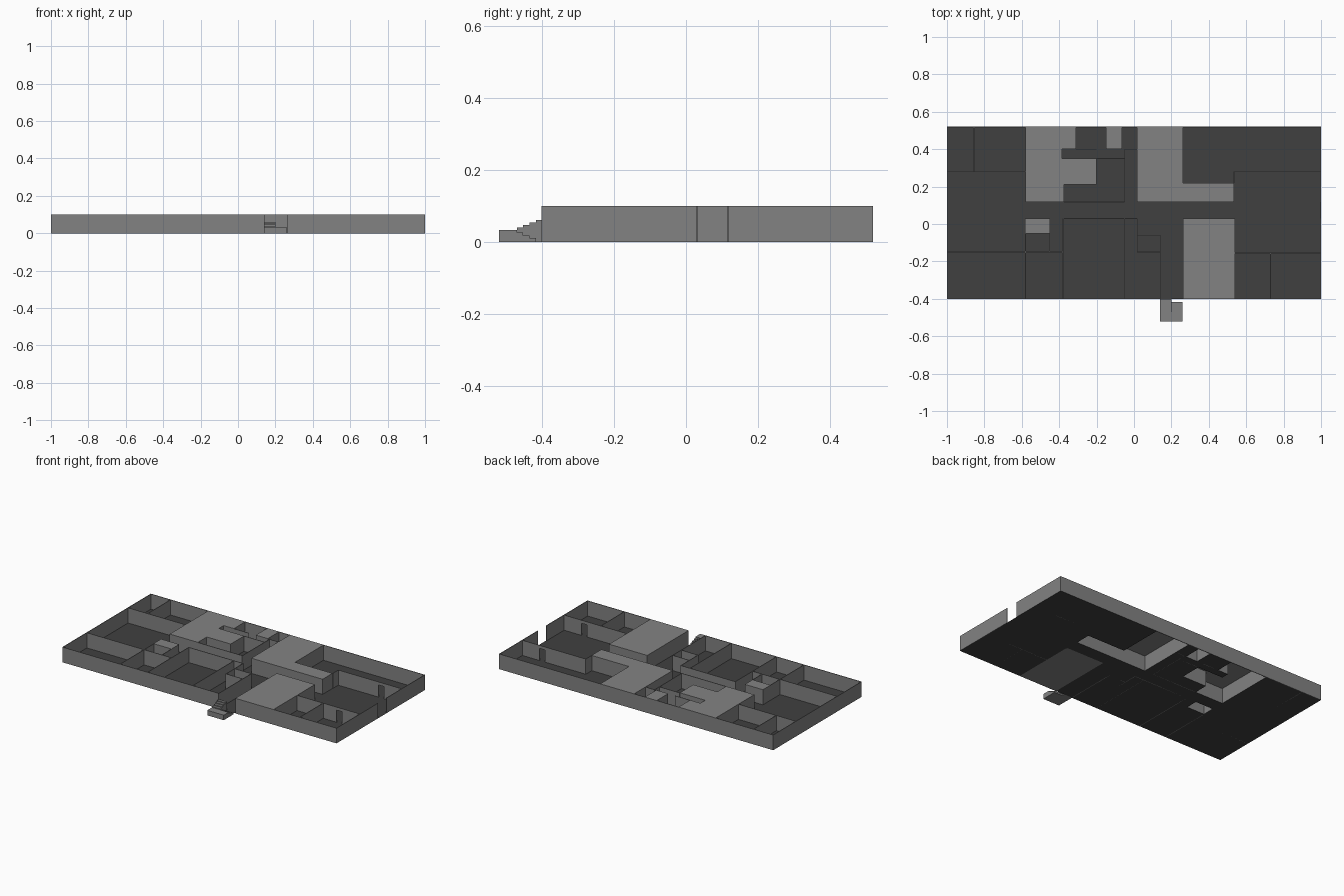
import bpy, bmesh

H = 0.1      # wall height
T = 0.004    # wall thickness


def material(name, v):
    m = bpy.data.materials.new(name)
    m.diffuse_color = (v, v, v, 1)
    return m


dark = material("floor_dark", 0.051)
grey = material("wall_grey", 0.226)


def finish(name, bm, mat=grey):
    bmesh.ops.recalc_face_normals(bm, faces=bm.faces)
    me = bpy.data.meshes.new(name)
    bm.to_mesh(me)
    bm.free()
    ob = bpy.data.objects.new(name, me)
    bpy.context.collection.objects.link(ob)
    me.materials.append(mat)
    return ob


def add_box(bm, x0, x1, y0, y1, z0, z1):
    vs = bmesh.ops.create_cube(bm, size=1)["verts"]
    for v in vs:
        v.co.x = x1 if v.co.x > 0 else x0
        v.co.y = y1 if v.co.y > 0 else y0
        v.co.z = z1 if v.co.z > 0 else z0


def floors(name, rects):
    bm = bmesh.new()
    for x0, x1, y0, y1 in rects:
        bm.faces.new([bm.verts.new(p) for p in
                      ((x0, y0, 0), (x1, y0, 0), (x1, y1, 0), (x0, y1, 0))])
    finish(name, bm, dark)


def walls(name, segs):
    """Axis-aligned wall segments (x0, y0, x1, y1)."""
    bm = bmesh.new()
    h = T / 2
    for x0, y0, x1, y1 in segs:
        if x0 == x1:
            add_box(bm, x0 - h, x0 + h, y0, y1, 0, H)
        else:
            add_box(bm, x0, x1, y0 - h, y0 + h, 0, H)
    finish(name, bm)


def covered_block(name, outline, closed=False):
    """Roofed block: vertical sides and a top, open below unless closed."""
    bm = bmesh.new()
    lo = [bm.verts.new((x, y, 0)) for x, y in outline]
    hi = [bm.verts.new((x, y, H)) for x, y in outline]
    n = len(lo)
    for i in range(n):
        j = (i + 1) % n
        bm.faces.new((lo[i], lo[j], hi[j], hi[i]))
    bm.faces.new(hi)
    if closed:
        bm.faces.new(lo[::-1])
    finish(name, bm)


def box_outline(x0, x1, y0, y1):
    return [(x0, y0), (x1, y0), (x1, y1), (x0, y1)]


# Floors
floors("left_wing_floor", [(-1, -0.855, 0.28, 0.52), (-0.855, -0.58, 0.28, 0.52),
                           (-1, -0.58, -0.15, 0.28), (-1, -0.58, -0.4, -0.15)])
floors("right_wing_floor", [(0.262, 1, 0.28, 0.52), (0.262, 0.535, 0.22, 0.28),
                            (0.535, 1, -0.155, 0.28), (0.54, 0.73, -0.4, -0.155),
                            (0.73, 1, -0.4, -0.155)])
floors("front_rooms_floor", [(-0.58, -0.45, -0.15, -0.05), (-0.45, -0.38, -0.15, 0.03),
                             (-0.58, -0.38, -0.4, -0.15), (-0.38, -0.05, -0.4, 0.03),
                             (-0.05, 0.14, -0.4, 0.03), (0.14, 0.262, -0.4, 0.03)])
floors("corridor_floor", [(-0.58, 0.535, 0.03, 0.117)])
floors("back_rooms_floor", [(-0.31, -0.15, 0.4, 0.52), (-0.063, 0.015, 0.4, 0.52),
                            (-0.385, -0.05, 0.35, 0.4), (-0.2, -0.05, 0.117, 0.35),
                            (-0.375, -0.2, 0.117, 0.21), (-0.05, 0.015, 0.117, 0.4)])

# Outer walls, open at the entrance and at the right end of the corridor
e = T / 2
walls("outer_walls", [(-1, 0.52 - e, 1, 0.52 - e), (-1, -0.4, 0.14, -0.4),
                      (0.262, -0.4, 1, -0.4), (-1 + e, -0.4, -1 + e, 0.52),
                      (1 - e, -0.4, 1 - e, 0.03), (1 - e, 0.117, 1 - e, 0.52)])

# Partition walls
walls("left_wing_walls", [(-0.855, 0.28, -0.855, 0.52), (-1, 0.28, -0.58, 0.28),
                          (-1, -0.15, -0.58, -0.15), (-0.58, -0.4, -0.58, 0.03)])
walls("right_wing_walls", [(0.535, 0.22, 0.535, 0.28), (0.535, 0.28, 0.83, 0.28),
                           (0.87, 0.28, 1, 0.28), (0.535, -0.155, 0.83, -0.155),
                           (0.87, -0.155, 1, -0.155), (0.73, -0.4, 0.73, -0.155)])
walls("front_room_walls", [(-0.58, -0.15, -0.38, -0.15), (-0.45, -0.15, -0.45, -0.05),
                           (-0.38, -0.4, -0.38, 0.03), (-0.38, 0.03, 0.017, 0.03),
                           (-0.05, -0.4, -0.05, 0.03), (0.017, -0.15, 0.017, 0.03),
                           (0.017, -0.06, 0.14, -0.06), (0.017, -0.15, 0.14, -0.15),
                           (0.14, -0.4, 0.14, -0.06)])
walls("back_room_walls", [(-0.2, 0.117, -0.05, 0.117), (-0.375, 0.117, -0.2, 0.117),
                          (-0.05, 0.117, -0.05, 0.4), (-0.31, 0.4, -0.2, 0.4),
                          (-0.05, 0.4, 0.015, 0.4), (-0.2, 0.35, -0.05, 0.35)])

# Door lintels
bm = bmesh.new()
for y in (0.28, -0.155):
    add_box(bm, 0.83, 0.87, y - e, y + e, 0.08, H)
finish("door_lintels", bm)

# Roofed blocks
covered_block("back_left_block",
              [(-0.58, 0.117), (-0.375, 0.117), (-0.375, 0.21), (-0.2, 0.21),
               (-0.2, 0.35), (-0.385, 0.35), (-0.385, 0.4), (-0.31, 0.4),
               (-0.31, 0.52), (-0.58, 0.52)])
covered_block("back_small_block", box_outline(-0.15, -0.063, 0.4, 0.52))
covered_block("back_centre_block",
              [(0.015, 0.117), (0.535, 0.117), (0.535, 0.22), (0.262, 0.22),
               (0.262, 0.52), (0.015, 0.52)])
covered_block("front_right_block", box_outline(0.262, 0.54, -0.4, 0.03), closed=True)
covered_block("front_small_block", box_outline(-0.58, -0.45, -0.05, 0.03))

# Entrance stairs: a landing, one flight up and one flight down to the floor
bm = bmesh.new()
add_box(bm, 0.14, 0.26, -0.52, -0.47, 0, 0.033)
N = 4
run = 0.07 / N
for i in range(N):
    y = -0.47 + i * run
    add_box(bm, 0.14, 0.2, y, y + run, 0, 0.033 + 0.027 * (i + 1) / N)
    # the last step down is level with the floor, so it is not needed
    if i < N - 1:
        add_box(bm, 0.2, 0.26, y, y + run, 0, 0.033 - 0.03 * (i + 1) / N)
finish("entrance_stairs", bm)
